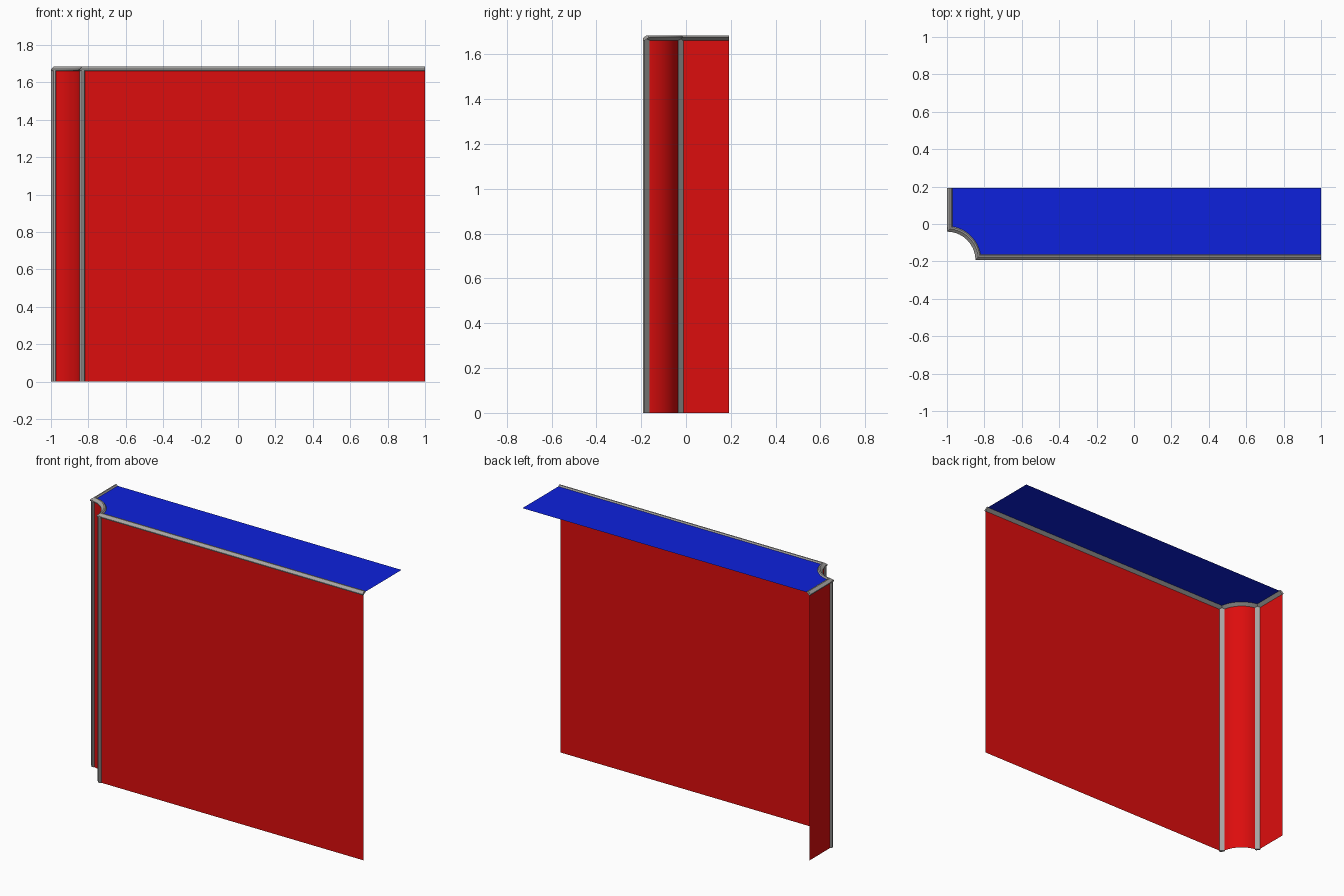
import bpy, bmesh
from math import sqrt, atan2, cos, sin

cube = bpy.data.objects.get("Cube")
if cube:
    bpy.data.objects.remove(cube, do_unlink=True)

HALF_X, HALF_Y, HEIGHT = 1.0, 0.193, 1.685
NOTCH, RECESS, STEPS = 0.152, 0.008, 14


def material(name, rgb):
    mat = bpy.data.materials.new(name)
    mat.use_nodes = True
    color = (*rgb, 1)
    mat.diffuse_color = color
    mat.node_tree.nodes["Principled BSDF"].inputs["Base Color"].default_value = color
    return mat


red = material("red panel", (0.72, 0.004, 0.004))
blue = material("blue top", (0.004, 0.015, 0.72))
grey = material("grey trim", (0.38, 0.37, 0.36))


def outline(d):
    """Plan path moved inward by d: side, hollow quarter-round corner, front."""
    r = NOTCH + d
    low = atan2(d, sqrt(r * r - d * d))
    high = atan2(sqrt(r * r - d * d), d)
    arc = []
    for i in range(STEPS + 1):
        a = high + (low - high) * i / STEPS
        arc.append((-HALF_X + r * cos(a), -HALF_Y + r * sin(a)))
    return [(-HALF_X + d, HALF_Y)] + arc + [(HALF_X, -HALF_Y + d)]


def build(name, mat, rings, closed=False, caps=False):
    """Skin quads between successive rings of points."""
    bm = bmesh.new()
    rows = [[bm.verts.new(p) for p in ring] for ring in rings]
    n = len(rows[0])
    for a, b in zip(rows, rows[1:]):
        for i in range(n if closed else n - 1):
            j = (i + 1) % n
            bm.faces.new((a[i], a[j], b[j], b[i]))
    if caps:
        bm.faces.new(rows[0][::-1])
        bm.faces.new(rows[-1])
    if closed:
        bmesh.ops.recalc_face_normals(bm, faces=bm.faces)
    return finish(name, mat, bm)


def finish(name, mat, bm):
    mesh = bpy.data.meshes.new(name)
    bm.to_mesh(mesh)
    bm.free()
    obj = bpy.data.objects.new(name, mesh)
    bpy.context.collection.objects.link(obj)
    mesh.materials.append(mat)
    return obj


# Thin wall panels: side, hollow corner and front
plan = outline(RECESS)
top_of_wall = HEIGHT - 0.02
for name, pts in (("side_panel", plan[:2]),
                  ("hollow_corner_panel", plan[1:-1]),
                  ("front_panel", plan[-2:])):
    obj = build(name, red, [[(x, y, z) for x, y in pts] for z in (0, top_of_wall)])
    if len(pts) > 2:
        for poly in obj.data.polygons:
            poly.use_smooth = True

# Top sheet, with the back right corner squared off
bm = bmesh.new()
sheet = outline(0.024) + [(HALF_X, HALF_Y)]
bm.faces.new([bm.verts.new((x, y, HEIGHT - RECESS)) for x, y in sheet])
finish("top_panel", blue, bm)

# Raised edge moulding: inward offset and drop from the outer corner
profile = [(0.008, 0.024), (0, 0.020), (0, 0.014), (0.016, 0), (0.024, 0), (0.030, 0.008)]
paths = [[(x, y, HEIGHT - drop) for x, y in outline(d)] for d, drop in profile]
rings = [list(ring) for ring in zip(*paths)]
build("top_edge_trim", grey, rings, closed=True, caps=True)

# Upright mouldings on both ends of the hollow corner
bead = [(0.008, 0.029), (0, 0.024), (0, 0.014), (0.014, 0), (0.024, 0), (0.029, 0.008)]
for name, cx, cy in (("side_corner_trim", -HALF_X, -HALF_Y + NOTCH),
                     ("front_corner_trim", -HALF_X + NOTCH, -HALF_Y)):
    rings = [[(cx + a, cy + b, z) for a, b in bead] for z in (0, HEIGHT - 0.012)]
    build(name, grey, rings, closed=True, caps=True)
